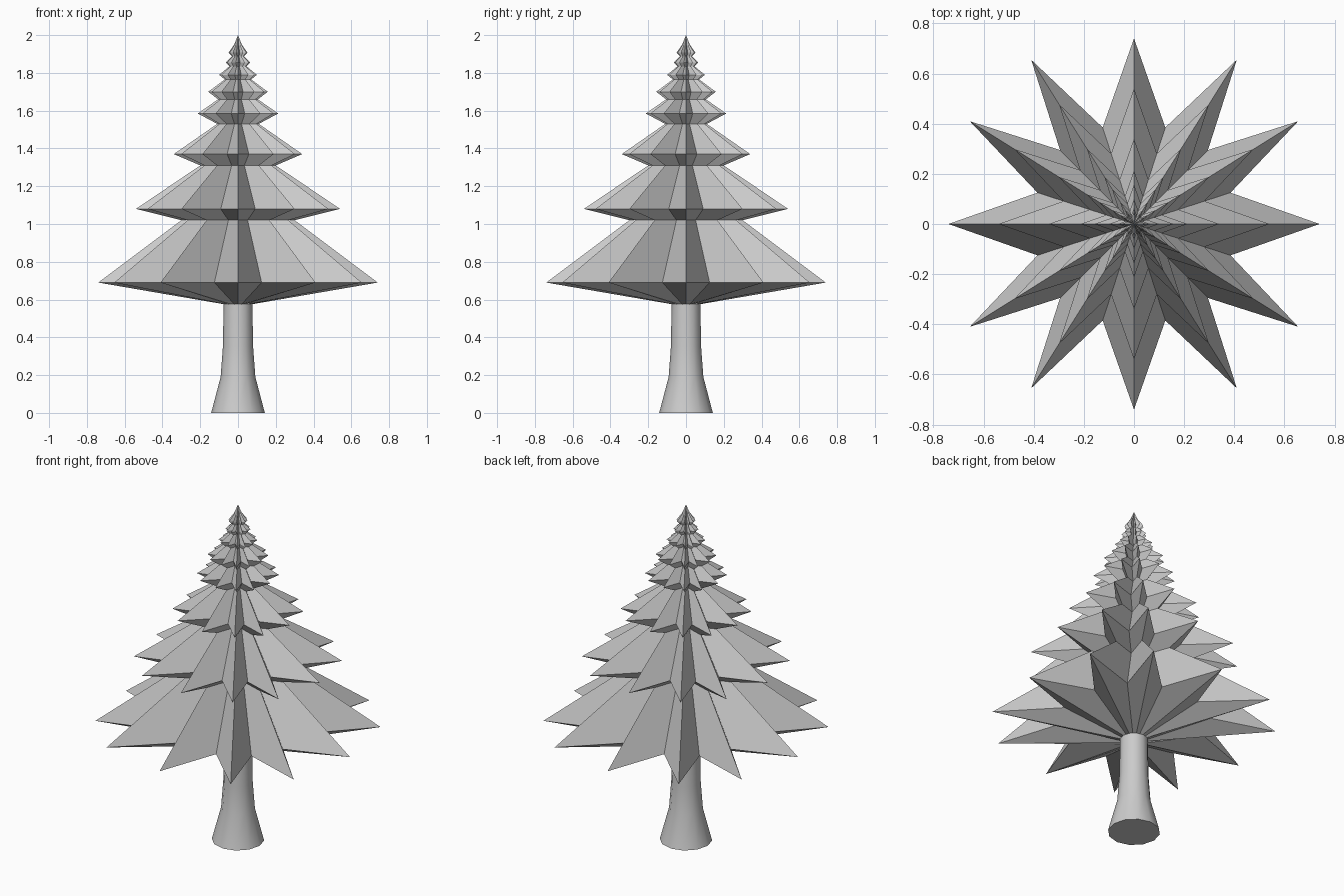
import bpy, bmesh
from math import sin, cos, pi, radians

if "Cube" in bpy.data.objects:
    bpy.data.objects.remove(bpy.data.objects["Cube"])


def skin(name, rings, apex=None, smooth=False):
    """Bridge a stack of equal-length rings; close the bottom, then cap or point the top."""
    bm = bmesh.new()
    rows = [[bm.verts.new(p) for p in ring] for ring in rings]
    n = len(rows[0])
    for low, high in zip(rows, rows[1:]):
        for i in range(n):
            j = (i + 1) % n
            bm.faces.new((low[i], low[j], high[j], high[i]))
    bm.faces.new(rows[0][::-1])
    if apex:
        tip = bm.verts.new(apex)
        for i in range(n):
            bm.faces.new((rows[-1][i], rows[-1][(i + 1) % n], tip))
    else:
        bm.faces.new(rows[-1])
    bmesh.ops.recalc_face_normals(bm, faces=bm.faces[:])
    mesh = bpy.data.meshes.new(name)
    bm.to_mesh(mesh)
    bm.free()
    obj = bpy.data.objects.new(name, mesh)
    bpy.context.collection.objects.link(obj)
    if smooth:
        bpy.context.view_layer.objects.active = obj
        obj.select_set(True)
        bpy.ops.object.shade_smooth_by_angle(angle=radians(40))
        obj.select_set(False)
    return obj


def circle(r, z, n):
    return [(r * cos(2 * pi * i / n), r * sin(2 * pi * i / n), z) for i in range(n)]


# Twelve-pointed star outline: one quarter, turned four times
quarter = [(0.74, 0), (0.385, 0.125), (0.655, 0.41), (0.295, 0.295), (0.41, 0.655), (0.125, 0.385)]
star = []
for k in range(4):
    c, s = (1, 0, -1, 0)[k], (0, 1, 0, -1)[k]
    star += [(x * c - y * s, x * s + y * c) for x, y in quarter]


def star_ring(r, z):
    return [(x * r / 0.74, y * r / 0.74, z) for x, y in star]


# Foliage: (reach, height) alternating tier rim and the waist above it
tiers = [(0.74, 0.69), (0.30, 1.02), (0.54, 1.08), (0.20, 1.31),
         (0.34, 1.37), (0.11, 1.53), (0.213, 1.585), (0.105, 1.66),
         (0.158, 1.70), (0.07, 1.765), (0.10, 1.79), (0.045, 1.835),
         (0.065, 1.855), (0.032, 1.888), (0.05, 1.907), (0.02, 1.95)]
skin("foliage", [circle(0.073, 0.575, 24)] + [star_ring(r, z) for r, z in tiers],
     apex=(0, 0, 2.0))

# Trunk with flared foot
trunk = [(0.142, 0), (0.092, 0.19), (0.08, 0.35), (0.076, 0.58)]
skin("trunk", [circle(r, z, 12) for r, z in trunk], smooth=True)
